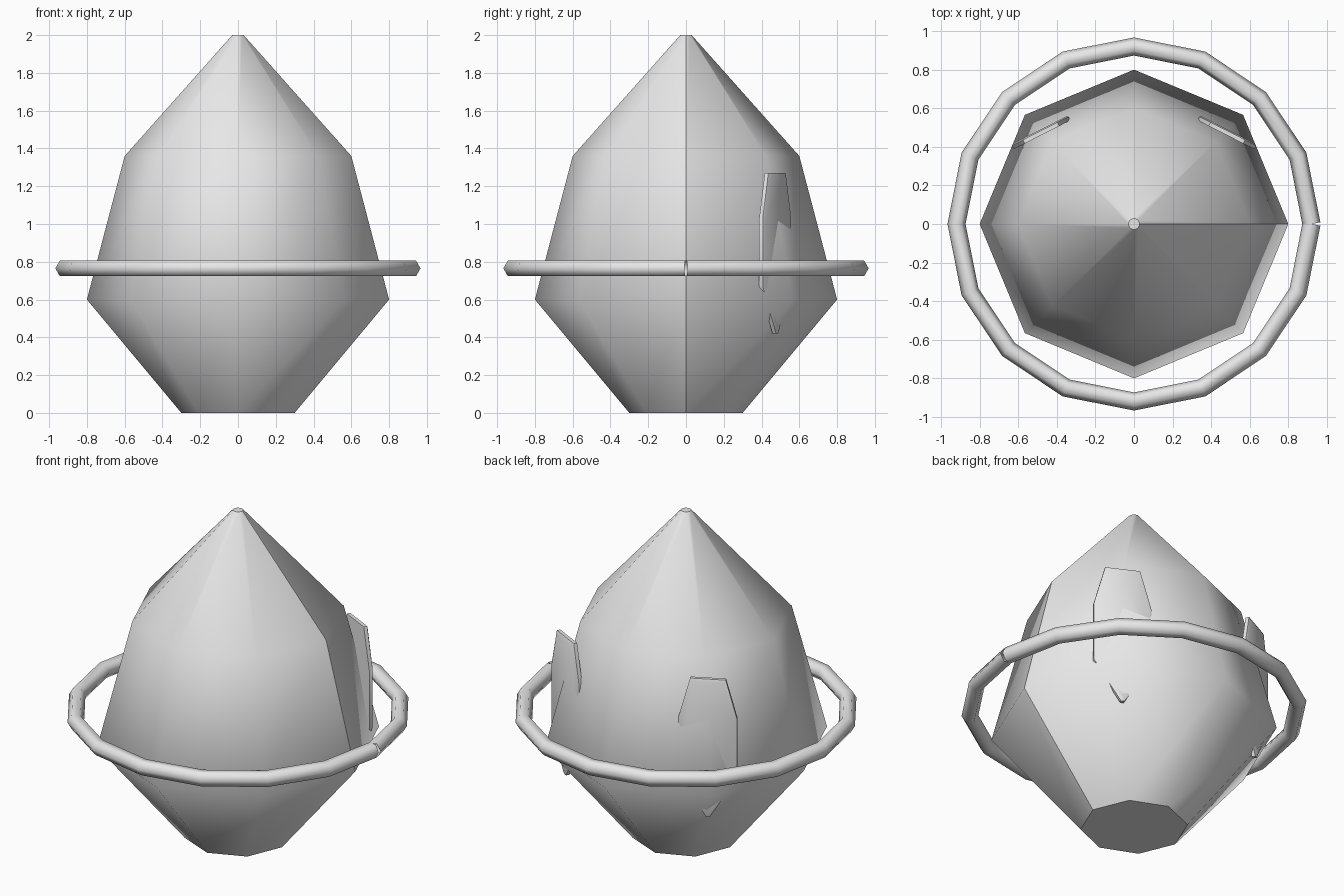
import bpy
import bmesh
from math import sin, cos, radians, tau
from mathutils import Vector

cube = bpy.data.objects.get("Cube")
if cube:
    bpy.data.objects.remove(cube)

grey = bpy.data.materials.new("light_grey")
grey.use_nodes = True
grey.diffuse_color = (0.8, 0.8, 0.8, 1)
grey.node_tree.nodes["Principled BSDF"].inputs["Base Color"].default_value = (0.8, 0.8, 0.8, 1)


def finish(name, bm):
    mesh = bpy.data.meshes.new(name)
    bm.to_mesh(mesh)
    bm.free()
    mesh.materials.append(grey)
    obj = bpy.data.objects.new(name, mesh)
    bpy.context.collection.objects.link(obj)
    return obj


def skin(bm, rows, closed=False):
    """Smooth quads between neighbouring rows of points."""
    verts = [[bm.verts.new(p) for p in row] for row in rows]
    n = len(rows[0])
    for a, b in zip(verts, verts[1:]):
        for j in range(n if closed else n - 1):
            k = (j + 1) % n
            bm.faces.new((a[j], b[j], b[k], a[k])).smooth = True


def around(r, z, angle):
    return Vector((r * cos(angle), r * sin(angle), z))


# Body: eight-sided turned shell, left split at one side seam, with flat caps
SIDES = 8
profile = [(0.3, 0), (0.8, 0.6), (0.6, 1.36), (0.03, 2)]
bm = bmesh.new()
skin(bm, [[around(r, z, tau * i / SIDES) for r, z in profile] for i in range(SIDES + 1)])
for (r, z), step in ((profile[0], -1), (profile[-1], 1)):
    bm.faces.new([bm.verts.new(around(r, z, step * tau * i / SIDES)) for i in range(SIDES)])
finish("body", bm)

# Ring: six-sided tube along an open sixteen-step circle
STEPS, RING_R, TUBE_R, RING_Z = 16, 0.92, 0.047, 0.765
rows = []
for i in range(STEPS + 1):
    angle = tau * i / STEPS
    # The two ends are cut square to their own segment
    facing = angle + (tau / STEPS / 2 if i == 0 else -tau / STEPS / 2 if i == STEPS else 0)
    centre = around(RING_R, RING_Z, angle)
    rows.append([centre + around(TUBE_R * cos(tau * j / 6), TUBE_R * sin(tau * j / 6), facing)
                 for j in range(6)])
bm = bmesh.new()
skin(bm, rows, closed=True)
finish("ring", bm)

# Plates: tall thin shields half sunk into the back of the body
half = [(0.1, 1.27), (0.165, 1.03), (0.165, 0.67), (0.06, 0.5), (0.01, 0.42)]
outline = half + [(-u, z) for u, z in reversed(half)]
MID_Z, THICK = 0.85, 0.028
for side, label in ((1, "left"), (-1, "right")):
    centre = Vector((0.483 * side, 0.475, 0))
    along = Vector((0.893 * side, -0.454, 0))
    normal = Vector((0.454 * side, 0.893, 0))

    def layer(depth, scale):
        return [bm.verts.new(centre + along * u * scale + normal * depth
                             + Vector((0, 0, MID_Z + (z - MID_Z) * (1 + scale) / 2)))
                for u, z in outline]

    bm = bmesh.new()
    loops = [layer(-THICK / 2, 1), layer(THICK / 4, 1), layer(THICK / 2, 0.93)]
    bm.faces.new(loops[0])
    bm.faces.new(loops[-1])
    for a, b in zip(loops, loops[1:]):
        for j in range(len(a)):
            k = (j + 1) % len(a)
            bm.faces.new((a[j], a[k], b[k], b[j]))
    bmesh.ops.recalc_face_normals(bm, faces=bm.faces)
    plate = finish(label + "_plate", bm)
    bpy.ops.object.select_all(action="DESELECT")
    plate.select_set(True)
    bpy.context.view_layer.objects.active = plate
    bpy.ops.object.shade_smooth_by_angle(angle=radians(40))
